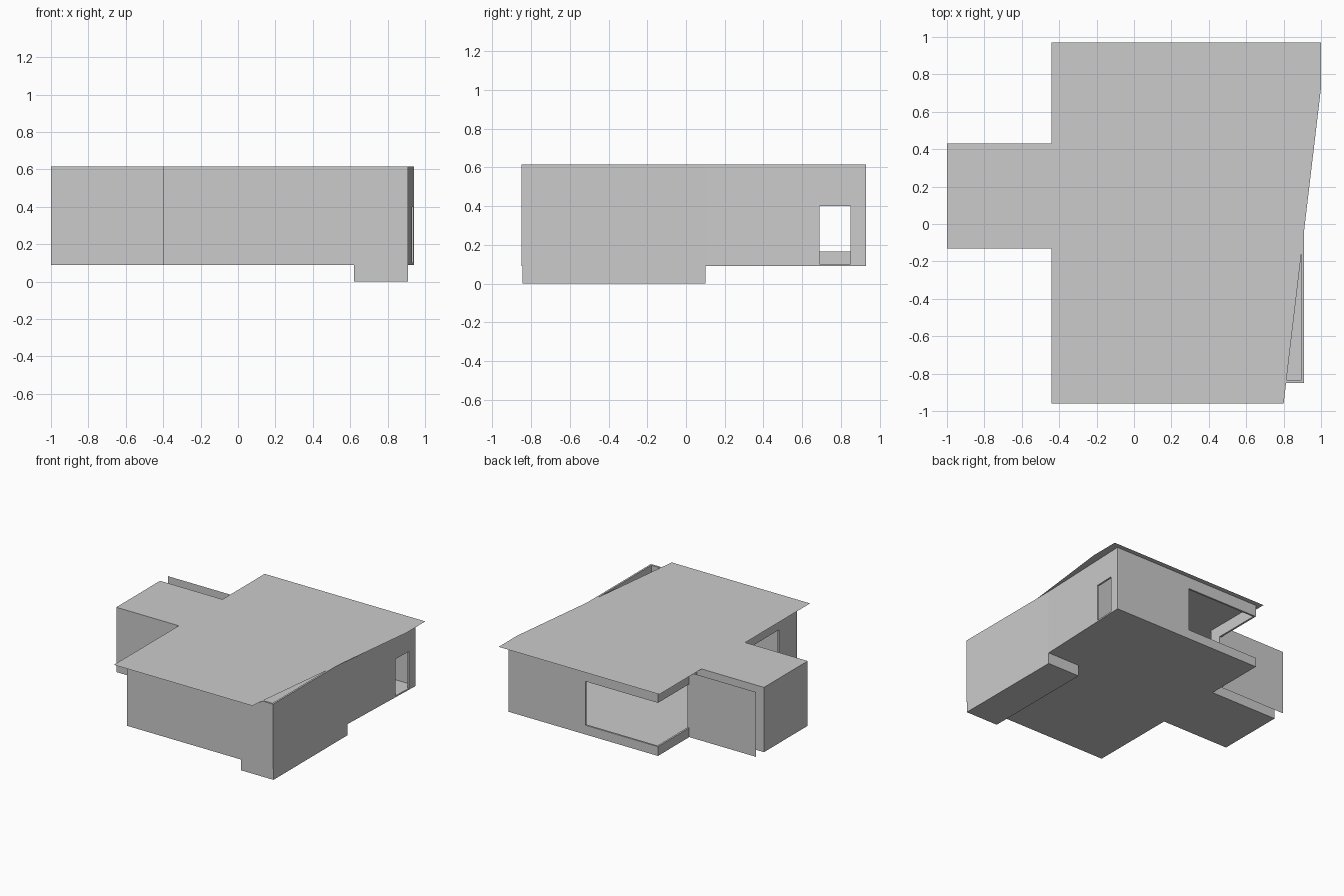
import bpy, bmesh
from math import hypot

if "Cube" in bpy.data.objects:
    bpy.data.objects.remove(bpy.data.objects["Cube"])

Z0, Z1 = 0.09, 0.615
THICK = 0.015


def make(name, bm):
    me = bpy.data.meshes.new(name)
    bm.to_mesh(me)
    bm.free()
    ob = bpy.data.objects.new(name, me)
    bpy.context.collection.objects.link(ob)
    return ob


def plate(name, outline, z, height=0.0):
    """Flat polygon, optionally extruded upwards."""
    bm = bmesh.new()
    face = bm.faces.new([bm.verts.new((x, y, z)) for x, y in outline])
    if height:
        res = bmesh.ops.extrude_face_region(bm, geom=[face])
        verts = [g for g in res["geom"] if isinstance(g, bmesh.types.BMVert)]
        bmesh.ops.translate(bm, verts=verts, vec=(0, 0, height))
        bmesh.ops.recalc_face_normals(bm, faces=bm.faces)
    return make(name, bm)


def wall(name, p, q, hole=None, thick=THICK):
    """Upright wall from p to q; hole = (start, end, bottom, top) along it."""
    length = hypot(q[0] - p[0], q[1] - p[1])
    us, zs = {0.0, length}, {Z0, Z1}
    if hole:
        us |= {hole[0], min(hole[1], length)}
        zs |= {hole[2], hole[3]}
    us, zs = sorted(us), sorted(zs)
    bm = bmesh.new()

    def vert(u, z):
        t = u / length
        return bm.verts.new((p[0] + (q[0] - p[0]) * t, p[1] + (q[1] - p[1]) * t, z))

    grid = [[vert(u, z) for z in zs] for u in us]
    for i in range(len(us) - 1):
        for j in range(len(zs) - 1):
            um, zm = (us[i] + us[i + 1]) / 2, (zs[j] + zs[j + 1]) / 2
            if hole and hole[0] < um < hole[1] and hole[2] < zm < hole[3]:
                continue
            bm.faces.new((grid[i][j], grid[i + 1][j], grid[i + 1][j + 1], grid[i][j + 1]))
    ob = make(name, bm)
    if thick:
        mod = ob.modifiers.new("thickness", "SOLIDIFY")
        mod.thickness, mod.offset = thick, -1
    return ob


# overhanging sheet roof with a slanted right edge
plate("roof", [(-0.44, -0.96), (0.80, -0.96), (1.0, 0.73), (1.0, 0.97), (-0.44, 0.97),
               (-0.44, 0.43), (-1, 0.43), (-1, -0.13), (-0.44, -0.13)], Z1)

# floor slab under the main body and side wing
plate("floor_slab", [(-0.4, -0.85), (0.91, -0.85), (0.91, 0.1), (0.94, 0.93), (-0.4, 0.93),
                     (-0.4, 0.43), (-1, 0.43), (-1, -0.13), (-0.4, -0.13)], Z0, 0.012)

# foundation block below the front right corner
plate("foundation", [(0.62, -0.845), (0.91, -0.845), (0.91, 0.10), (0.62, 0.10)], 0, 0.095)

# outer walls, counter-clockwise
wall("front_wall", (-0.4, -0.85), (0.91, -0.85))
wall("right_wall_front", (0.91, -0.85), (0.91, 0.1))
wall("right_wall_back", (0.91, 0.1), (0.94, 0.93), (0.59, 0.75, 0.10, 0.40))
wall("back_wall", (0.94, 0.93), (-0.4, 0.93), (0.69, 1.34, 0.165, 0.52))
wall("left_wall_back", (-0.4, 0.93), (-0.4, 0.43), (0.0, 0.40, 0.165, 0.52))
wall("left_wall_front", (-0.4, -0.13), (-0.4, -0.85), (0.07, 0.49, 0.165, 0.52))

# side wing walls
wall("wing_back", (-0.4, 0.43), (-1, 0.43))
wall("wing_end", (-1, 0.43), (-1, -0.13))
wall("wing_front", (-1, -0.13), (-0.4, -0.13))

# thin privacy screen beside the wing, and a partition behind the right window
wall("screen", (-0.385, 0.53), (-1, 0.53), thick=0)
wall("partition", (0.91, 0.55), (0.55, 0.55), thick=0)
